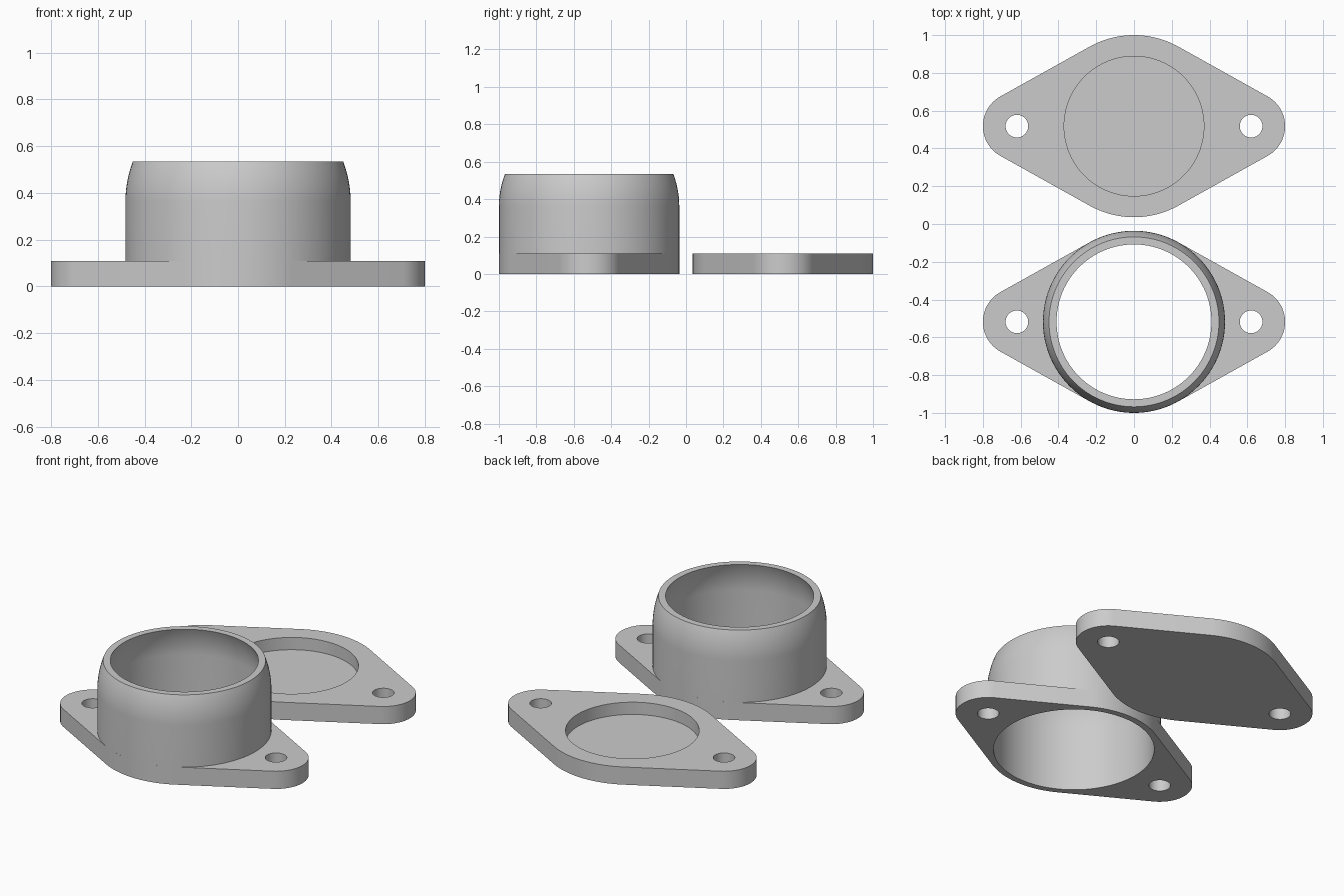
import bpy, bmesh
from math import sin, cos, acos, asin, pi, sqrt

cube = bpy.data.objects.get("Cube")
if cube:
    bpy.data.objects.remove(cube, do_unlink=True)

SEGS = 96
R_BODY, R_EAR, EAR_X = 0.482, 0.18, 0.62
R_BOLT, R_BORE, R_RECESS = 0.06, 0.445, 0.37
PLATE_H, TUBE_H, DOME_Z = 0.108, 0.535, 0.362
OFFSET = 0.518

grey = bpy.data.materials.new("plain grey")
grey.use_nodes = True
colour = (0.6, 0.6, 0.6, 1)
grey.diffuse_color = colour
grey.node_tree.nodes["Principled BSDF"].inputs["Base Color"].default_value = colour


def finish(bm, name, y):
    bmesh.ops.recalc_face_normals(bm, faces=bm.faces)
    mesh = bpy.data.meshes.new(name)
    bm.to_mesh(mesh)
    bm.free()
    mesh.materials.append(grey)
    obj = bpy.data.objects.new(name, mesh)
    bpy.context.collection.objects.link(obj)
    obj.location.y = y
    bpy.ops.object.select_all(action='DESELECT')
    obj.select_set(True)
    bpy.context.view_layer.objects.active = obj
    bpy.ops.object.shade_smooth_by_angle(angle=pi / 6)


def arc(cx, r, a0, a1, n):
    return [(cx + r * cos(a0 + (a1 - a0) * i / n), r * sin(a0 + (a1 - a0) * i / n))
            for i in range(n + 1)]


def circle(cx, r, n):
    return arc(cx, r, 0, 2 * pi, n)[:-1]


def flange_outline():
    # Two ears and a round body joined by tangent lines
    a = acos((R_BODY - R_EAR) / EAR_X)
    return (arc(EAR_X, R_EAR, -a, a, 32) + arc(0, R_BODY, a, pi - a, 32)
            + arc(-EAR_X, R_EAR, pi - a, pi + a, 32)
            + arc(0, R_BODY, pi + a, 2 * pi - a, 32))


def ring(bm, points, z):
    verts = [bm.verts.new((x, y, z)) for x, y in points]
    edges = [bm.edges.new((verts[i - 1], v)) for i, v in enumerate(verts)]
    return verts, edges


def wall(bm, points, z0, z1):
    low, low_edges = ring(bm, points, z0)
    high, high_edges = ring(bm, points, z1)
    for i in range(len(points)):
        bm.faces.new((low[i - 1], low[i], high[i], high[i - 1]))
    return low, low_edges, high_edges


def flange(name, y, r_hole, floor_z):
    bm = bmesh.new()
    bottom, top = [], []
    # Outer edge and bolt holes
    for points in (flange_outline(), circle(EAR_X, R_BOLT, 40), circle(-EAR_X, R_BOLT, 40)):
        _, low, high = wall(bm, points, 0, PLATE_H)
        bottom += low
        top += high
    # Central bore, or recess with a floor
    verts, low, high = wall(bm, circle(0, r_hole, SEGS), floor_z, PLATE_H)
    top += high
    if floor_z > 0:
        bm.faces.new(verts)
    else:
        bottom += low
    for edges in (bottom, top):
        bmesh.ops.triangle_fill(bm, use_beauty=True, edges=edges, normal=(0, 0, 1))
    finish(bm, name, y)


def dome(r, n=12):
    # Straight wall that curves inward as part of a sphere
    end = asin((TUBE_H - DOME_Z) / r)
    return [(r, PLATE_H)] + [(r * cos(end * i / n), DOME_Z + r * sin(end * i / n))
                             for i in range(n + 1)]


def tube(name, y):
    bm = bmesh.new()
    profile = dome(R_BODY) + dome(R_BORE)[::-1]
    verts = [bm.verts.new((r, 0, z)) for r, z in profile]
    edges = [bm.edges.new(pair) for pair in zip(verts, verts[1:])]
    bmesh.ops.spin(bm, geom=verts + edges, cent=(0, 0, 0), axis=(0, 0, 1),
                   angle=2 * pi, steps=SEGS)
    bmesh.ops.remove_doubles(bm, verts=bm.verts, dist=0.0001)
    finish(bm, name, y)


flange("socket_flange", -OFFSET, R_BORE, 0)
tube("socket_tube", -OFFSET)
flange("cover_plate", OFFSET, R_RECESS, 0.033)
